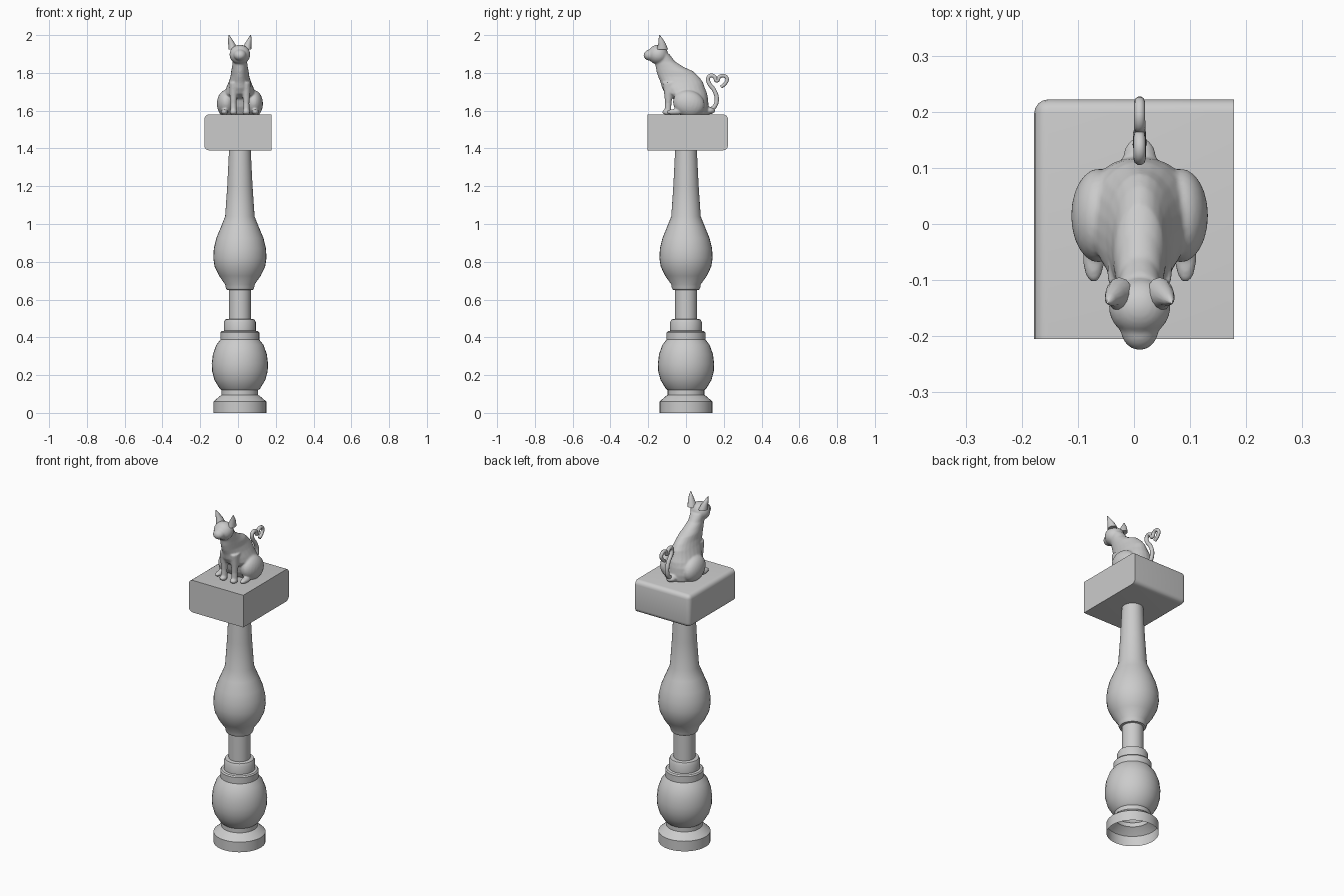
import bpy, bmesh, math
from mathutils import Matrix, Vector

if "Cube" in bpy.data.objects:
    bpy.data.objects.remove(bpy.data.objects["Cube"])

stone = bpy.data.materials.new("grey_stone")
stone.use_nodes = True
GREY = (0.6, 0.6, 0.6, 1)
stone.diffuse_color = GREY
stone.node_tree.nodes["Principled BSDF"].inputs["Base Color"].default_value = GREY
AXIS_X = 0.01


def select(ob):
    bpy.ops.object.select_all(action="DESELECT")
    ob.select_set(True)
    bpy.context.view_layer.objects.active = ob


def finish(name, bm, angle=40):
    me = bpy.data.meshes.new(name)
    bm.to_mesh(me)
    bm.free()
    me.materials.append(stone)
    ob = bpy.data.objects.new(name, me)
    bpy.context.collection.objects.link(ob)
    select(ob)
    bpy.ops.object.shade_smooth_by_angle(angle=math.radians(angle))
    return ob


def loft(bm, rings, n=24, caps=True):
    """Skin ellipses given as (x, y, z, half width, half depth)."""
    loops = []
    for x, y, z, rx, ry in rings:
        loops.append([bm.verts.new((x + rx * math.cos(a), y + ry * math.sin(a), z))
                      for a in (math.tau * i / n for i in range(n))])
    for lo, hi in zip(loops, loops[1:]):
        for i in range(n):
            j = (i + 1) % n
            bm.faces.new((lo[i], lo[j], hi[j], hi[i]))
    if caps:
        bm.faces.new(loops[0][::-1])
        bm.faces.new(loops[-1])


def ball(bm, centre, radii, tilt=0):
    m = (Matrix.Translation(centre) @ Matrix.Rotation(tilt, 4, "X")
         @ Matrix.Diagonal((*radii, 1)))
    bmesh.ops.create_uvsphere(bm, u_segments=24, v_segments=16, radius=1, matrix=m)


# Turned baluster, open underneath: (radius, height)
profile = [(.14, 0), (.14, .06), (.105, .09), (.097, .095), (.097, .12), (.108, .13),
           (.135, .175), (.147, .22), (.149, .26), (.143, .31), (.125, .36), (.103, .388),
           (.103, .425), (.097, .432), (.084, .435), (.084, .48), (.077, .495), (.058, .498),
           (.058, .65), (.07, .652), (.076, .665), (.078, .68), (.11, .725), (.134, .775),
           (.141, .82), (.138, .87), (.125, .925), (.1, .985), (.078, 1.04), (.067, 1.2),
           (.057, 1.4)]
bm = bmesh.new()
loft(bm, [(AXIS_X, 0, z, r, r) for r, z in profile], n=32, caps=False)
finish("baluster", bm, 30)

# Block with rounded edges on its back and right sides only
bm = bmesh.new()
bmesh.ops.create_cube(bm, size=1, matrix=Matrix.Translation((0, .0085, 1.485))
                      @ Matrix.Diagonal((.356, .427, .19, 1)))


def rounded(edge):
    mid = (edge.verts[0].co + edge.verts[1].co) / 2
    return (mid.x < -.1 or mid.y > .1) and mid.x < .1 and mid.y > -.1


bmesh.ops.bevel(bm, geom=[e for e in bm.edges if rounded(e)], offset=.025,
                segments=4, profile=.5, affect="EDGES")
finish("block", bm, 35)

# Seated cat: torso and neck from (height, front, back, half width)
torso = [(1.58, -.035, .118, .085), (1.62, -.055, .12, .098), (1.66, -.065, .117, .094),
         (1.69, -.11, .112, .086), (1.72, -.127, .1, .073), (1.75, -.135, .09, .06),
         (1.78, -.148, .068, .05), (1.81, -.157, .035, .046), (1.83, -.16, -.01, .042),
         (1.86, -.165, -.058, .038), (1.9, -.165, -.088, .04)]
bm = bmesh.new()
loft(bm, [(AXIS_X, (f + b) / 2, z, w, (b - f) / 2) for z, f, b, w in torso])
ball(bm, (AXIS_X, -.148, 1.897), (.055, .053, .052))
ball(bm, (AXIS_X, -.187, 1.895), (.034, .038, .03), .15)
ball(bm, (AXIS_X, .115, 1.6), (.03, .04, .02))
for s in (-1, 1):
    # Front leg and paw
    x = AXIS_X + s * .034
    loft(bm, [(x, -.096, 1.58, .018, .018), (x, -.094, 1.64, .016, .017),
              (x, -.092, 1.69, .021, .024), (x, -.085, 1.75, .024, .04)], n=16)
    ball(bm, (x, -.102, 1.592), (.02, .024, .014))
    # Haunch and hind paw
    ball(bm, (AXIS_X + s * .073, .015, 1.637), (.049, .085, .07), -.3)
    ball(bm, (AXIS_X + s * .082, -.06, 1.593), (.019, .045, .015))
cat = finish("cat_body", bm, 180)
fuse = cat.modifiers.new("fuse", "REMESH")
fuse.mode = "VOXEL"
fuse.voxel_size = .005
fuse.use_smooth_shade = True
soften = cat.modifiers.new("soften", "SMOOTH")
soften.factor = .5
soften.iterations = 4

# Pointed ears
for s, side in ((-1, "right"), (1, "left")):
    bm = bmesh.new()
    x = AXIS_X + s * .036
    loft(bm, [(x, -.125, 1.925, .024, .03), (x + s * .008, -.127, 1.955, .018, .02),
              (x + s * .016, -.134, 1.98, .01, .011), (x + s * .021, -.14, 2.0, .002, .002)], n=12)
    finish(side + "_ear", bm, 60)

# Tail curling into a heart: (y, z)
path = [(.11, 1.597), (.145, 1.615), (.163, 1.655), (.148, 1.71), (.122, 1.745),
        (.117, 1.772), (.132, 1.786), (.152, 1.778), (.163, 1.758), (.178, 1.78),
        (.2, 1.785), (.217, 1.77), (.209, 1.745), (.185, 1.725)]
cu = bpy.data.curves.new("tail", "CURVE")
cu.dimensions = "3D"
cu.bevel_depth = .011
cu.bevel_resolution = 3
cu.resolution_u = 5
cu.use_fill_caps = True
sp = cu.splines.new("BEZIER")
sp.bezier_points.add(len(path) - 1)
for i, (p, (y, z)) in enumerate(zip(sp.bezier_points, path)):
    p.co = Vector((AXIS_X, y, z))
    p.handle_left_type = p.handle_right_type = "AUTO"
    p.radius = 1.5 if i == 0 else 1.1 - .02 * i
cu.materials.append(stone)
tail = bpy.data.objects.new("tail", cu)
bpy.context.collection.objects.link(tail)
select(tail)
bpy.ops.object.convert(target="MESH")
bpy.ops.object.shade_smooth_by_angle(angle=math.radians(60))
